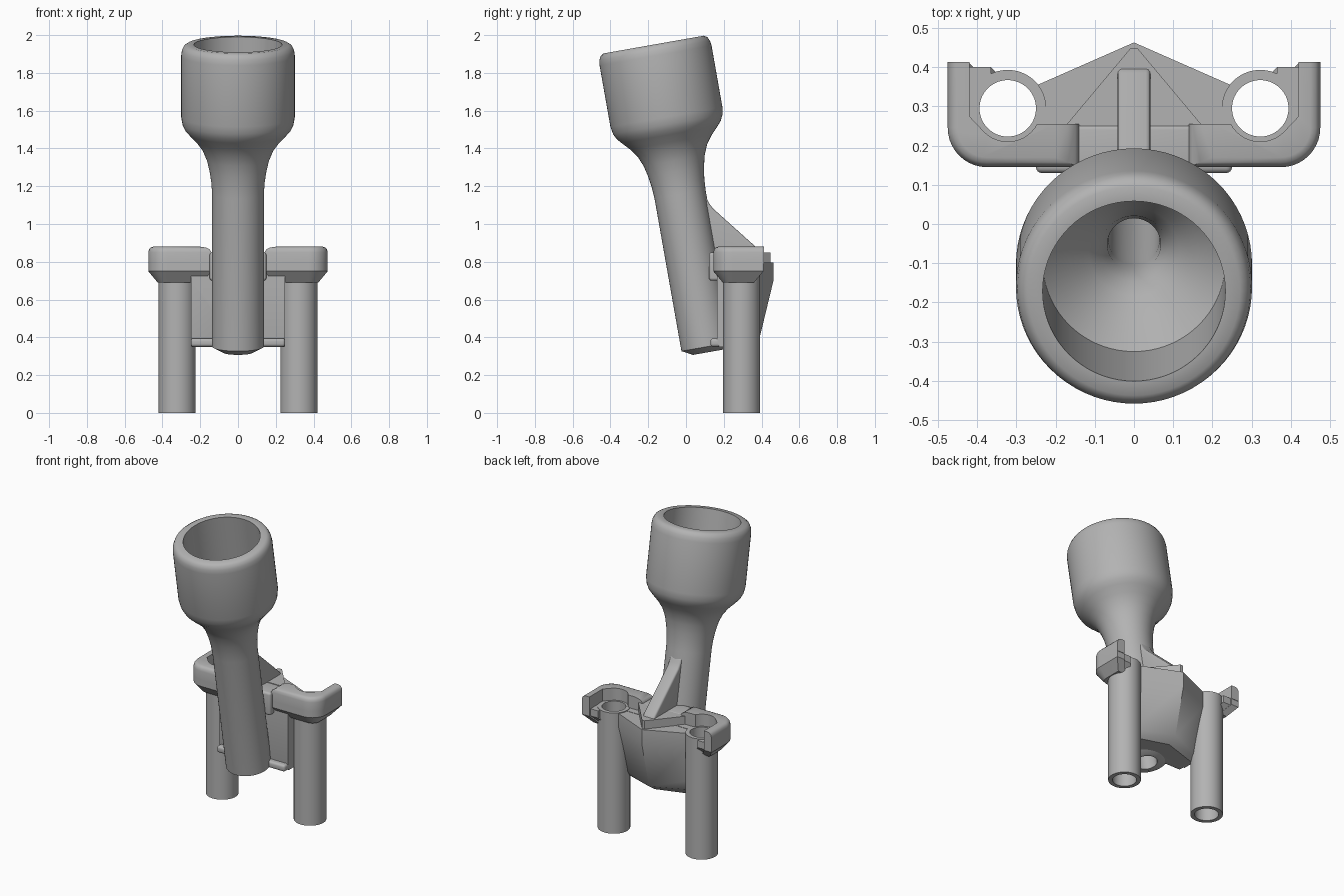
import bpy, bmesh, math
from mathutils import Matrix, Vector

cube = bpy.data.objects.get("Cube")
if cube:
    bpy.data.objects.remove(cube, do_unlink=True)

grey = bpy.data.materials.new("plain grey")
grey.use_nodes = True
COLOUR = (0.45, 0.45, 0.45, 1)
grey.diffuse_color = COLOUR
grey.node_tree.nodes["Principled BSDF"].inputs["Base Color"].default_value = COLOUR

TILT = Matrix.Translation((0, 0.116, 0.321)) @ Matrix.Rotation(math.radians(10), 4, 'X')
LEG_X, LEG_Y, BORE = 0.322, 0.295, 0.072


def activate(obj):
    bpy.ops.object.select_all(action='DESELECT')
    obj.select_set(True)
    bpy.context.view_layer.objects.active = obj


def loft(name, rings, closed=False, matrix=None):
    """Skin a list of equal rings of points; cap the ends unless the rings form a loop."""
    bm = bmesh.new()
    rows = [[bm.verts.new(p) for p in ring] for ring in rings]
    n = len(rows[0])
    pairs = list(zip(rows, rows[1:])) + ([(rows[-1], rows[0])] if closed else [])
    for a, b in pairs:
        for i in range(n):
            j = (i + 1) % n
            bm.faces.new((a[i], a[j], b[j], b[i]))
    if not closed:
        bm.faces.new(rows[0])
        bm.faces.new(rows[-1])
    bmesh.ops.recalc_face_normals(bm, faces=bm.faces)
    mesh = bpy.data.meshes.new(name)
    bm.to_mesh(mesh)
    bm.free()
    mesh.materials.append(grey)
    obj = bpy.data.objects.new(name, mesh)
    bpy.context.collection.objects.link(obj)
    if matrix:
        obj.matrix_world = matrix
    return obj


def lathe(name, profile, matrix, closed=True, sides=72):
    """Turn (radius, height) points about the local z axis."""
    rings = [[(r * math.cos(math.tau * i / sides), r * math.sin(math.tau * i / sides), z)
              for i in range(sides)] for r, z in profile]
    return loft(name, rings, closed, matrix)


def bevel(obj, width, segments=4):
    mod = obj.modifiers.new("round", 'BEVEL')
    mod.width, mod.segments = width, segments
    activate(obj)
    bpy.ops.object.modifier_apply(modifier=mod.name)


def box(name, x, y0, y1, z0, z1, width):
    ring = [(-x, y0), (x, y0), (x, y1), (-x, y1)]
    obj = loft(name, [[(a, b, z) for a, b in ring] for z in (z0, z1)])
    bevel(obj, width)
    return obj


def smooth(obj, angle=35):
    activate(obj)
    bpy.ops.object.shade_smooth_by_angle(angle=math.radians(angle))


parts = []

# Tilted funnel: cup, flared neck and long spout, with an open bore
outer = [(0.08, 0), (0.137, 0.03), (0.137, 0.85), (0.141, 0.91), (0.150, 0.97), (0.164, 1.03),
         (0.187, 1.085), (0.22, 1.13), (0.258, 1.17), (0.28, 1.195), (0.294, 1.225), (0.301, 1.265),
         (0.301, 1.595), (0.297, 1.622), (0.287, 1.643), (0.27, 1.654)]
inner = [(0.233, 1.654), (0.233, 1.22), (0.165, 1.135), (0.115, 1.075), (0.085, 1.03),
         (0.068, 0.97), (0.065, 0.9), (0.065, 0)]
parts.append(lathe("funnel", outer + inner, TILT))

# Hollow legs
for side, sx in (("left", 1), ("right", -1)):
    place = Matrix.Translation((sx * LEG_X, LEG_Y, 0))
    parts.append(lathe(side + "_leg", [(0.098, 0), (0.098, 0.8), (BORE, 0.8), (BORE, 0)], place))


def front_edge(d):
    """Front and outer edge of a wing, drawn in by d, with a round corner."""
    arc = [math.radians(-90 + 9 * i) for i in range(11)]
    return [(0.375 + (0.1 - d) * math.cos(a), 0.245 + (0.1 - d) * math.sin(a)) for a in arc]


def base_outline(d):
    return ([(0.14 + d, 0.145 + d)] + front_edge(d)
            + [(0.475 - d, 0.41 - d), (0.42 - d, 0.41 - d), (0.42 - d, 0.4 - d), (0.365 - d, 0.4 - d),
               (0.36 - d, 0.3), (0.25, 0.3), (0.14 + d, 0.3)])


def lip_outline(d):
    arc = [math.radians(315 - 107 * i / 12) for i in range(13)]
    pocket = [(LEG_X + 0.085 * math.cos(a), LEG_Y + 0.085 * math.sin(a)) for a in arc]
    inside = 0.14 + 2.4 * d
    return ([(inside, 0.145 + d)] + front_edge(d) + [(0.475 - d, 0.413), (0.42, 0.413), (0.42, 0.275)]
            + pocket + [(inside, 0.255)])


# Wings: a base with a sloping underside and a raised lip round the leg socket
cut_parts = []
for side, sx in (("left", 1), ("right", -1)):
    base = loft(side + "_wing_base", [[(sx * x, y, z) for x, y in base_outline(d)]
                                      for z, d in ((0.69, 0.05), (0.75, 0), (0.797, 0))])
    lip = loft(side + "_wing_lip", [[(sx * x, y, z) for x, y in lip_outline(d)]
                                    for z, d in ((0.79, 0), (0.85, 0), (0.865, 0.004),
                                                 (0.875, 0.012), (0.88, 0.025))])
    cut_parts.append(base)
    parts += [base, lip]


def web_ring(z, apex, y_side, front):
    half = 0.25
    return [(-half, front, z), (half, front, z), (half, y_side, z), (0, apex, z), (-half, y_side, z)]


# Wedge-backed web between the legs, its bottom lip and the bridge behind the spout
web = loft("web", [web_ring(0.35, 0.33, 0.25, 0.175), web_ring(0.39, 0.388, 0.278, 0.165),
                   web_ring(0.70, 0.463, 0.353, 0.165), web_ring(0.795, 0.463, 0.353, 0.165)])
web_lip = box("web_bottom_lip", 0.25, 0.13, 0.21, 0.35, 0.395, 0.015)
bridge = box("bridge", 0.15, 0.122, 0.255, 0.7, 0.85, 0.015)
cut_parts += [web, web_lip]
parts += [web, web_lip, bridge]

# Raised triangular step on top of the web
triangle = [(-0.175, 0.25), (0.175, 0.25), (0.01, 0.447), (-0.01, 0.447)]
parts.append(loft("top_step", [[(x, y, z) for x, y in triangle] for z in (0.78, 0.85)]))

# Bracing rib from the spout down to the step
rib_side = [(0.12, 0.8), (0.085, 1.15), (0.108, 1.14), (0.122, 1.11), (0.142, 1.083),
            (0.385, 0.865), (0.4, 0.845), (0.4, 0.8)]
rib = loft("rib", [[(x, y, z) for y, z in rib_side] for x in (-0.042, 0.042)])
bevel(rib, 0.012, 3)
parts.append(rib)

# Clear the leg bores and the spout bore through the bracket
cutters = [lathe("bore_cutter", [(BORE, -0.1), (BORE, 1.0)],
                 Matrix.Translation((sx * LEG_X, LEG_Y, 0)), closed=False) for sx in (1, -1)]
cutters.append(lathe("spout_cutter", [(0.065, -0.2), (0.065, 0.7)], TILT, closed=False))
bpy.context.view_layer.update()
for obj in cut_parts:
    for cutter in cutters:
        mod = obj.modifiers.new("bore", 'BOOLEAN')
        mod.operation, mod.solver, mod.object = 'DIFFERENCE', 'EXACT', cutter
        activate(obj)
        bpy.ops.object.modifier_apply(modifier=mod.name)
for cutter in cutters:
    bpy.data.objects.remove(cutter, do_unlink=True)

for obj in parts:
    smooth(obj)
